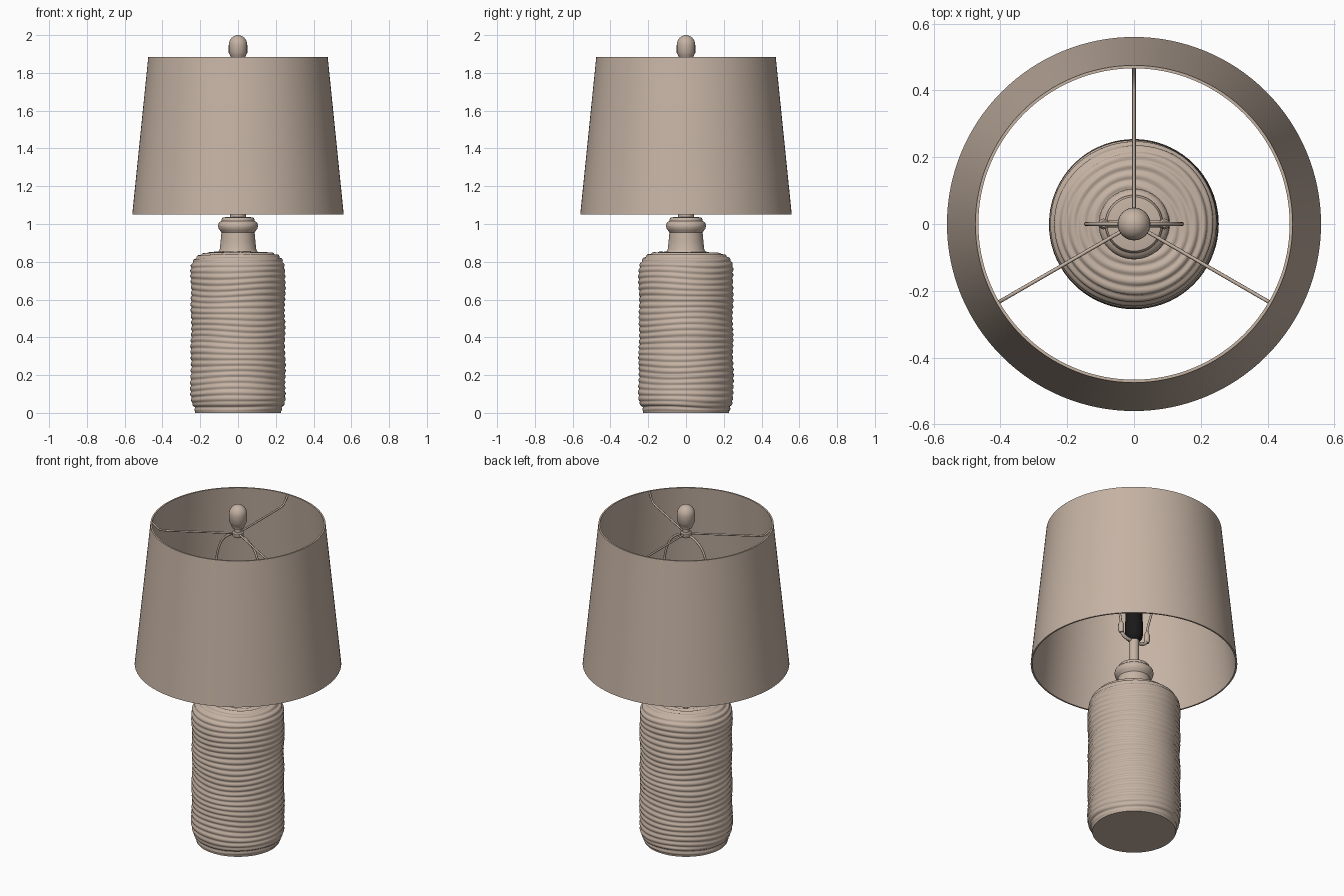
import bpy, bmesh, math
from mathutils import Vector

cube = bpy.data.objects.get("Cube")
if cube:
    bpy.data.objects.remove(cube, do_unlink=True)


def material(name, rgb):
    m = bpy.data.materials.new(name)
    m.use_nodes = True
    m.diffuse_color = (*rgb, 1)
    bsdf = m.node_tree.nodes["Principled BSDF"]
    bsdf.inputs["Base Color"].default_value = (*rgb, 1)
    bsdf.inputs["Roughness"].default_value = 0.7
    return m


BEIGE = material("warm beige", (0.56, 0.45, 0.37))
BLACK = material("socket black", (0.01, 0.01, 0.01))


def finish(ob, mat, angle=40):
    ob.data.materials.append(mat)
    bpy.ops.object.select_all(action='DESELECT')
    ob.select_set(True)
    bpy.context.view_layer.objects.active = ob
    if ob.type == 'CURVE':
        bpy.ops.object.convert(target='MESH')
    bpy.ops.object.shade_smooth_by_angle(angle=math.radians(angle))
    return bpy.context.object


def lathe(name, profile, mat=BEIGE, segs=48, closed=False, ripple=None, angle=40):
    """Revolve (radius, height) points around z; ripple(i, turn) offsets a point."""
    bm = bmesh.new()
    rings = []
    for i, (r, z) in enumerate(profile):
        if r < 1e-5:
            rings.append([bm.verts.new((0, 0, z))])
            continue
        ring = []
        for k in range(segs):
            a = 2 * math.pi * k / segs
            dr, dz = ripple(i, a) if ripple else (0, 0)
            ring.append(bm.verts.new(((r + dr) * math.cos(a), (r + dr) * math.sin(a), z + dz)))
        rings.append(ring)
    pairs = list(zip(rings, rings[1:]))
    if closed:
        pairs.append((rings[-1], rings[0]))
    for low, high in pairs:
        for k in range(segs):
            n = (k + 1) % segs
            quad = [low[k % len(low)], low[n % len(low)], high[n % len(high)], high[k % len(high)]]
            bm.faces.new(list(dict.fromkeys(quad)))
    bmesh.ops.recalc_face_normals(bm, faces=bm.faces)
    me = bpy.data.meshes.new(name)
    bm.to_mesh(me)
    bm.free()
    ob = bpy.data.objects.new(name, me)
    bpy.context.collection.objects.link(ob)
    return finish(ob, mat, angle)


def wire(name, points, radius, smooth=True):
    cu = bpy.data.curves.new(name, 'CURVE')
    cu.dimensions = '3D'
    cu.bevel_depth = radius
    cu.bevel_resolution = 2
    cu.use_fill_caps = True
    cu.resolution_u = 8
    sp = cu.splines.new('BEZIER')
    sp.bezier_points.add(len(points) - 1)
    for bp, p in zip(sp.bezier_points, points):
        bp.co = p
        bp.handle_left_type = bp.handle_right_type = 'AUTO' if smooth else 'VECTOR'
    ob = bpy.data.objects.new(name, cu)
    bpy.context.collection.objects.link(ob)
    return finish(ob, BEIGE, 60)


# Ribbed ceramic body: resample an outline, then push it along its normal
outline = [Vector(p) for p in [
    (0.226, 0), (0.232, 0.03), (0.246, 0.055), (0.25, 0.1), (0.248, 0.3), (0.246, 0.5),
    (0.249, 0.74), (0.246, 0.78), (0.234, 0.81), (0.212, 0.833), (0.18, 0.845), (0.09, 0.852)]]
STEP, PITCH, DEPTH = 0.0052, 0.031, 0.0036
samples, normals, travel = [], [], []
total = 0
for a, b in zip(outline, outline[1:]):
    length = (b - a).length
    count = max(1, round(length / STEP))
    d = (b - a) / length
    for j in range(count):
        samples.append(a.lerp(b, j / count))
        normals.append(Vector((d.y, -d.x)))
        travel.append(total + length * j / count)
    total += length


def ribs(i, turn):
    s = travel[i]
    if s < 0.012:
        return 0, 0
    wobble = 0.005 * math.sin(2 * turn + 9 * s) + 0.003 * math.sin(3 * turn - 17 * s)
    phase = math.pi * (s + wobble) / PITCH
    push = DEPTH * (2 * abs(math.sin(phase)) - 1)
    push += 0.0018 * math.sin(31 * s + turn)
    return normals[i].x * push, normals[i].y * push


lathe("ribbed_body", [tuple(p) for p in samples], segs=72, ripple=ribs, angle=75)
lathe("body_underside", [(0, 0), (0.2265, 0), (0.2265, 0.006)], segs=72)

# Bottle neck with rolled collar
lathe("bottle_neck", [
    (0.108, 0.845), (0.102, 0.856), (0.097, 0.865), (0.092, 0.91), (0.088, 0.955),
    (0.095, 0.965), (0.103, 0.975), (0.106, 0.99), (0.103, 1.004), (0.094, 1.012),
    (0.087, 1.016), (0.087, 1.026), (0.081, 1.034), (0.06, 1.037), (0, 1.037)])
lathe("neck_nut", [(0.042, 1.035), (0.042, 1.05), (0.037, 1.055), (0, 1.055)], segs=32)
lathe("stem", [(0.028, 1.05), (0.028, 1.2), (0, 1.2)], segs=24)

# Lamp socket
lathe("socket", [
    (0, 1.195), (0.03, 1.195), (0.044, 1.21), (0.049, 1.235), (0.049, 1.31),
    (0.045, 1.32), (0.045, 1.42), (0.036, 1.42), (0.036, 1.33), (0, 1.33)], BLACK, 32)

# Harp and the saddle that carries it
wire("harp_saddle", [(-0.09, 0, 1.235), (-0.075, 0, 1.205), (0, 0, 1.192),
                     (0.075, 0, 1.205), (0.09, 0, 1.235)], 0.01)
side = [(0.09, 1.225), (0.093, 1.29), (0.125, 1.42), (0.143, 1.58), (0.128, 1.71), (0.08, 1.79)]
wire("harp", [(-x, 0, z) for x, z in side] + [(0, 0, 1.822)]
     + [(x, 0, z) for x, z in reversed(side)], 0.0065)
for name, sx in (("left", 1), ("right", -1)):
    ferrule = lathe("harp_ferrule_" + name, [
        (0, 1.215), (0.011, 1.215), (0.016, 1.225), (0.016, 1.265), (0.009, 1.28), (0, 1.28)], segs=16)
    ferrule.location.x = sx * 0.091

# Tapered drum shade with a thin wall
lathe("shade", [(0.56, 1.05), (0.475, 1.885), (0.466, 1.885), (0.551, 1.05)], segs=128, closed=True)

# Spider: hub and three spokes that kick up to the rim
lathe("spider_hub", [(0, 1.812), (0.026, 1.812), (0.03, 1.818), (0.03, 1.838),
                     (0.024, 1.844), (0, 1.844)], segs=32)
for i in range(3):
    a = math.radians(90 + 120 * i)
    path = [(0.02, 1.83), (0.4, 1.83), (0.43, 1.836), (0.458, 1.866), (0.469, 1.878)]
    wire("spider_spoke_%d" % (i + 1),
         [(r * math.cos(a), r * math.sin(a), z) for r, z in path], 0.0055, smooth=False)

# Finial
dome = [(0.049 * math.cos(t * math.pi / 16), 1.948 + 0.052 * math.sin(t * math.pi / 16))
        for t in range(8)]
lathe("finial", [(0, 1.84), (0.02, 1.84), (0.02, 1.862), (0.034, 1.868), (0.036, 1.882),
                 (0.041, 1.888), (0.043, 1.896), (0.049, 1.905)] + dome + [(0, 2.0)], segs=40)
